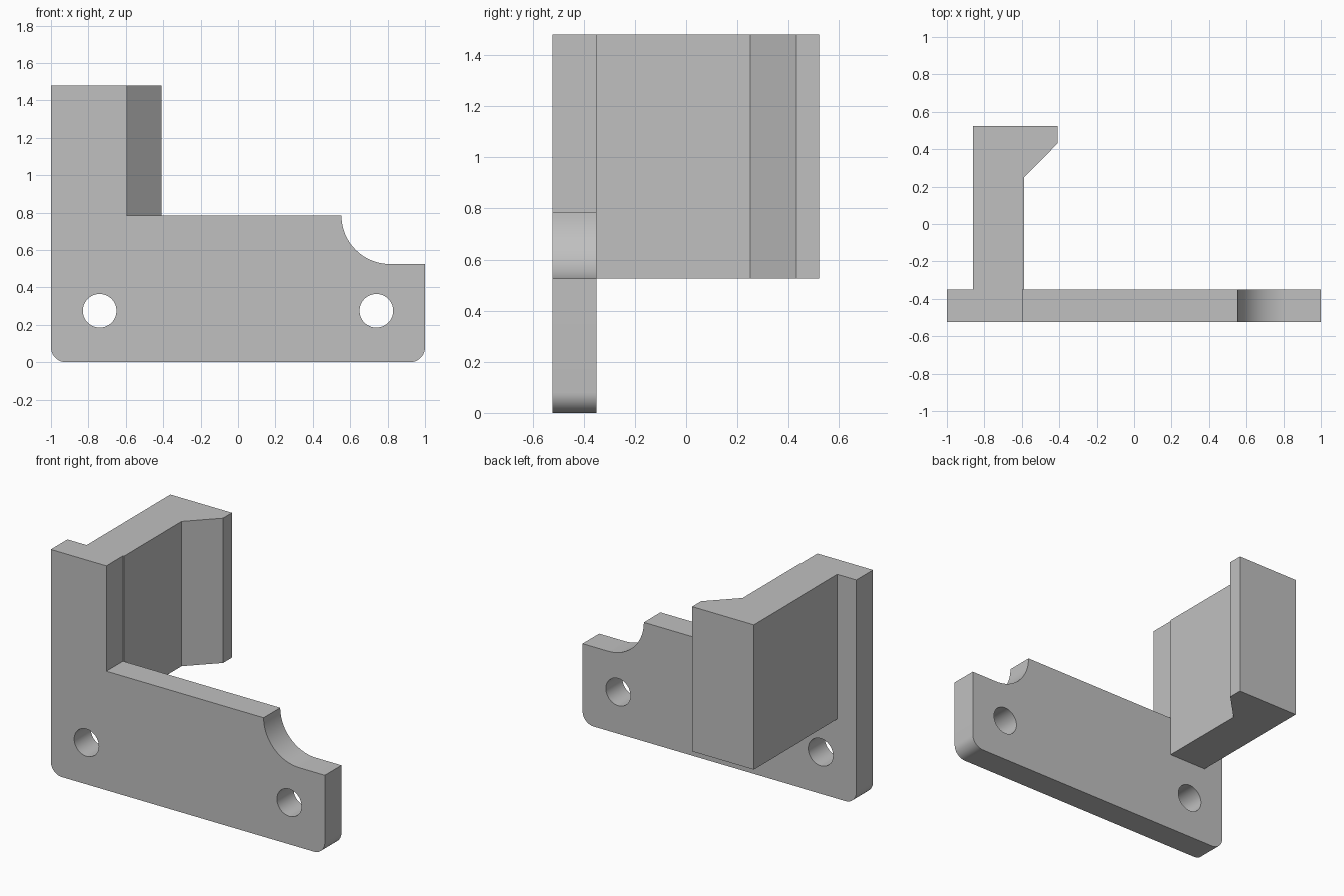
import bpy
import bmesh
from math import cos, sin, radians, pi

cube = bpy.data.objects.get("Cube")
if cube:
    bpy.data.objects.remove(cube, do_unlink=True)

grey = bpy.data.materials.new("plain grey")
grey.use_nodes = True
colour = (0.53, 0.53, 0.53, 1)
grey.diffuse_color = colour
grey.node_tree.nodes["Principled BSDF"].inputs["Base Color"].default_value = colour


def arc(cx, cy, r, start, end, steps):
    """Points along an arc, angles in degrees."""
    angles = [radians(start + (end - start) * i / steps) for i in range(steps + 1)]
    return [(cx + r * cos(a), cy + r * sin(a)) for a in angles]


def extruded(name, loops, depth, location, tilt=0):
    """Fill flat outlines (inner loops become holes), extrude and mesh them."""
    curve = bpy.data.curves.new(name + "_outline", "CURVE")
    curve.dimensions = "2D"
    curve.fill_mode = "BOTH"
    curve.extrude = depth / 2
    for loop in loops:
        spline = curve.splines.new("POLY")
        spline.points.add(len(loop) - 1)
        for point, (x, y) in zip(spline.points, loop):
            point.co = (x, y, 0, 1)
        spline.use_cyclic_u = True
    helper = bpy.data.objects.new(name + "_outline", curve)
    bpy.context.collection.objects.link(helper)
    graph = bpy.context.evaluated_depsgraph_get()
    mesh = bpy.data.meshes.new_from_object(helper.evaluated_get(graph))
    bpy.data.objects.remove(helper, do_unlink=True)
    bpy.data.curves.remove(curve)

    # Weld the caps to the walls
    bm = bmesh.new()
    bm.from_mesh(mesh)
    bmesh.ops.remove_doubles(bm, verts=bm.verts, dist=1e-4)
    bmesh.ops.recalc_face_normals(bm, faces=bm.faces)
    bm.to_mesh(mesh)
    bm.free()

    mesh.name = name
    mesh.materials.clear()
    mesh.materials.append(grey)
    obj = bpy.data.objects.new(name, mesh)
    obj.location = location
    obj.rotation_euler.x = tilt
    bpy.context.collection.objects.link(obj)
    bpy.ops.object.select_all(action="DESELECT")
    obj.select_set(True)
    bpy.context.view_layer.objects.active = obj
    bpy.ops.object.shade_smooth_by_angle(angle=radians(30))
    return obj


# Mounting plate: rounded lower corners, tall upright, scooped step, two holes
corner, scoop = 0.08, 0.26
front, back, top = -0.523, -0.35, 1.48
plate_outline = (
    arc(corner - 1, corner, corner, 180, 270, 10)
    + arc(1 - corner, corner, corner, 270, 360, 10)
    + [(1, 0.525)]
    + arc(0.813, 0.785, scoop, 270, 180, 20)
    + [(-0.595, 0.785), (-0.595, top), (-1, top)]
)
holes = [arc(x, 0.275, 0.09, 0, 352.5, 47) for x in (-0.74, 0.74)]
extruded("mounting_plate", [plate_outline] + holes, back - front,
         (0, (front + back) / 2, 0), pi / 2)

# Hooked arm reaching back from the upright
arm_outline = [(-0.86, back), (-0.587, back), (-0.587, 0.25),
               (-0.41, 0.43), (-0.41, 0.523), (-0.86, 0.523)]
arm_bottom = 0.525
extruded("hooked_arm", [arm_outline], top - arm_bottom,
         (0, 0, (top + arm_bottom) / 2))
